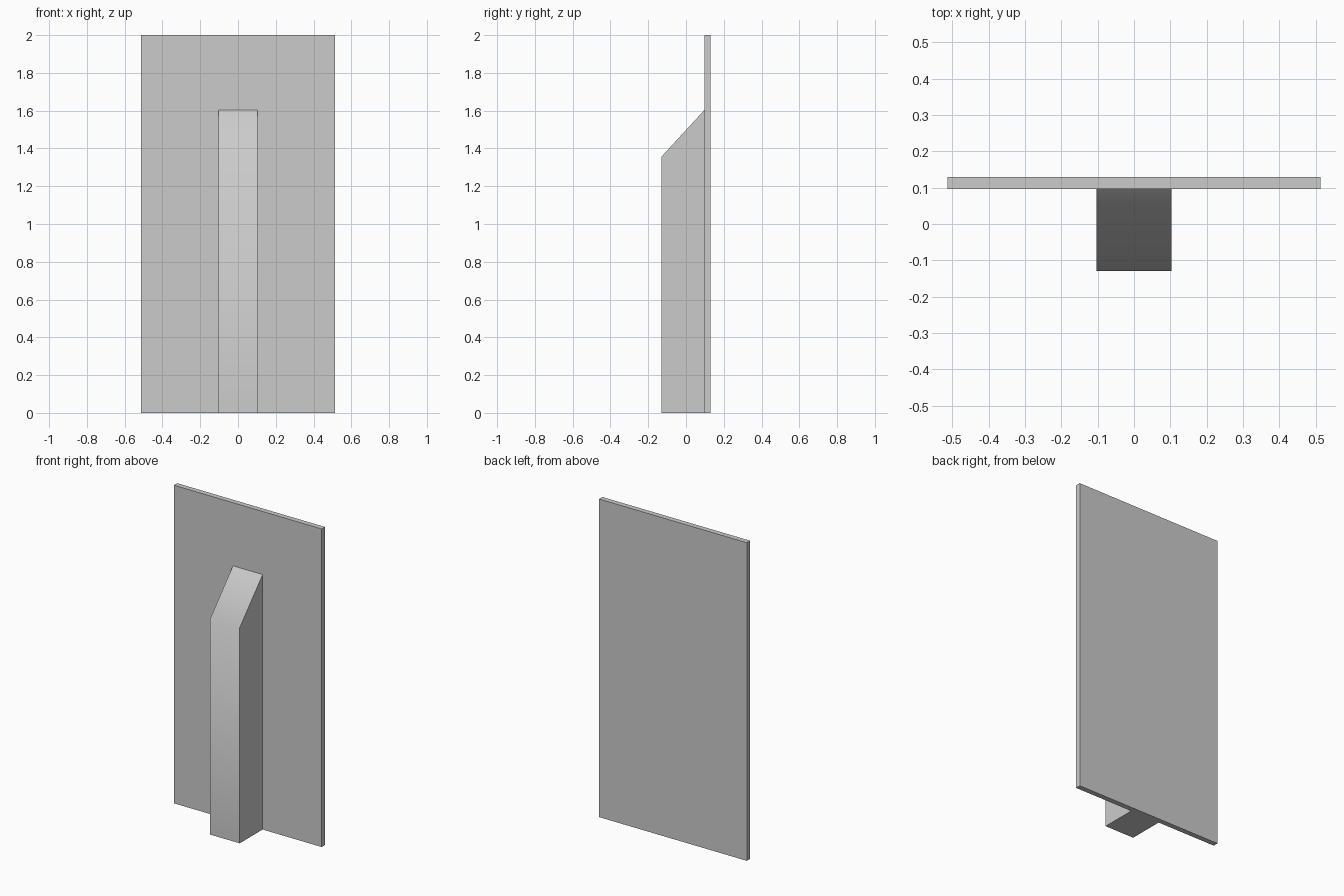
import bpy, bmesh, math
from mathutils import Vector

if "Cube" in bpy.data.objects:
    bpy.data.objects.remove(bpy.data.objects["Cube"])


def extrude_profile(name, profile, half_width):
    """Solid made from a (y, z) side profile, extruded along x about the centre."""
    bm = bmesh.new()
    face = bm.faces.new([bm.verts.new((-half_width, y, z)) for y, z in profile])
    result = bmesh.ops.extrude_face_region(bm, geom=[face], use_keep_orig=True)
    moved = [v for v in result["geom"] if isinstance(v, bmesh.types.BMVert)]
    bmesh.ops.translate(bm, verts=moved, vec=Vector((2 * half_width, 0, 0)))
    bmesh.ops.recalc_face_normals(bm, faces=bm.faces)
    mesh = bpy.data.meshes.new(name)
    bm.to_mesh(mesh)
    bm.free()
    obj = bpy.data.objects.new(name, mesh)
    bpy.context.collection.objects.link(obj)
    return obj


FRONT, JOINT, BACK = -0.13, 0.097, 0.13

# Thin upright back panel
extrude_profile("back_panel", [(JOINT, 0), (BACK, 0), (BACK, 2), (JOINT, 2)], 0.514)

# Square post with a sloped top, standing against the panel
post = extrude_profile(
    "sloped_post", [(FRONT, 0), (JOINT, 0), (JOINT, 1.603), (FRONT, 1.356)], 0.103)

# The front flows softly into the slope; all other post edges stay sharp
bpy.context.view_layer.objects.active = post
post.select_set(True)
bpy.ops.object.shade_smooth_by_angle(angle=math.radians(50))
